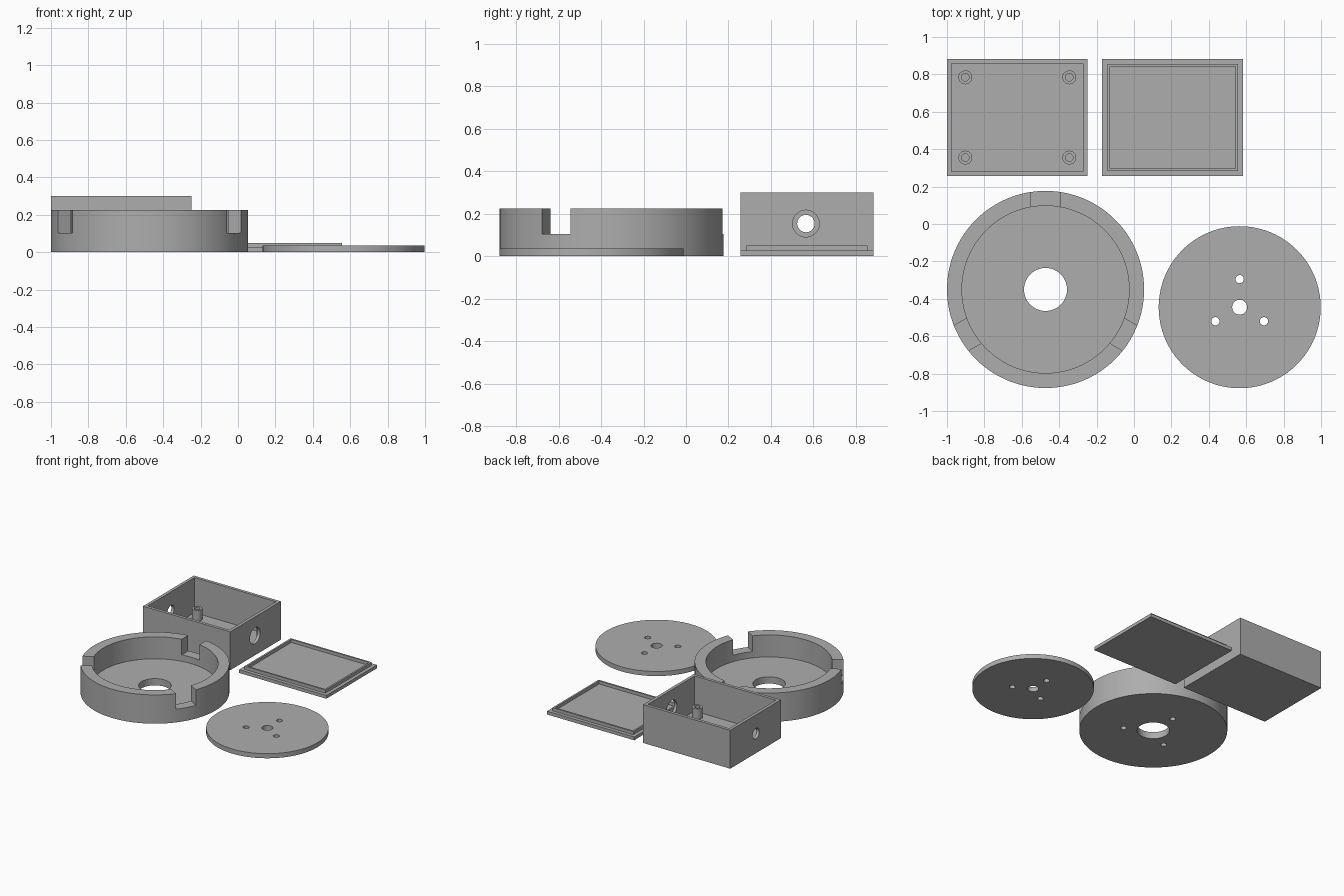
import bpy
from math import radians, cos, sin, pi

cube = bpy.data.objects.get("Cube")
if cube:
    bpy.data.objects.remove(cube, do_unlink=True)

grey = bpy.data.materials.new("matte grey")
grey.use_nodes = True
colour = (0.42, 0.42, 0.42, 1)
grey.diffuse_color = colour
grey.node_tree.nodes["Principled BSDF"].inputs["Base Color"].default_value = colour


def finish(obj, name):
    obj.name = name
    obj.data.materials.clear()
    obj.data.materials.append(grey)
    return obj


def box(name, x, y, z, turn=0):
    """Block from (min, max) pairs, turned about its own centre."""
    bpy.ops.mesh.primitive_cube_add(size=1, location=[sum(p) / 2 for p in (x, y, z)])
    obj = bpy.context.object
    obj.scale = [p[1] - p[0] for p in (x, y, z)]
    obj.rotation_euler.z = turn
    return finish(obj, name)


def rod(name, x, y, z, radius, sides=48):
    """Upright cylinder between two heights."""
    bpy.ops.mesh.primitive_cylinder_add(vertices=sides, radius=radius, depth=z[1] - z[0],
                                        location=(x, y, sum(z) / 2))
    return finish(bpy.context.object, name)


def combine(obj, others, operation="DIFFERENCE"):
    """Cut or join the others with obj, then remove them."""
    for other in others:
        mod = obj.modifiers.new("shape", "BOOLEAN")
        mod.operation, mod.solver, mod.object = operation, "EXACT", other
        bpy.context.view_layer.objects.active = obj
        bpy.ops.object.modifier_apply(modifier=mod.name)
        bpy.data.objects.remove(other, do_unlink=True)


def smooth(obj):
    bpy.ops.object.select_all(action="DESELECT")
    obj.select_set(True)
    bpy.context.view_layer.objects.active = obj
    bpy.ops.object.shade_smooth_by_angle(angle=radians(30))


def inset(span, d):
    return (span[0] + d, span[1] - d)


THIRDS = [pi / 2 + i * 2 * pi / 3 for i in range(3)]

# Round tray: recessed cup with a centre hole, three notches and blind screw holes
cx, cy = -0.473, -0.35
tray = rod("round_tray", cx, cy, (0, 0.225), 0.527, 128)
cuts = [rod("recess", cx, cy, (0.053, 0.4), 0.447, 128),
        rod("centre_hole", cx, cy, (-0.1, 0.1), 0.115, 64)]
for a in THIRDS:
    nx, ny = cx + 0.49 * cos(a), cy + 0.49 * sin(a)
    cuts.append(box("notch", (nx - 0.1, nx + 0.1), (ny - 0.077, ny + 0.077), (0.103, 0.4), a))
    cuts.append(rod("screw_hole", cx + 0.215 * cos(a), cy + 0.215 * sin(a), (-0.1, 0.035), 0.021, 32))
combine(tray, cuts)
smooth(tray)

# Flat disc with a centre hole and three screw holes
dx, dy = 0.565, -0.445
disc = rod("disc_plate", dx, dy, (0, 0.036), 0.433, 128)
cuts = [rod("disc_centre_hole", dx, dy, (-0.1, 0.1), 0.04)]
for a in THIRDS:
    cuts.append(rod("disc_hole", dx + 0.15 * cos(a), dy + 0.15 * sin(a), (-0.1, 0.1), 0.022, 32))
combine(disc, cuts)
smooth(disc)

# Open case with a wide cable hole on its left wall and a narrow one on its right
bx, by = (-1, -0.248), (0.257, 0.882)
case = box("open_case", bx, by, (0, 0.3))
cavity = box("cavity", inset(bx, 0.024), inset(by, 0.024), (0.026, 0.5))
holes = []
for x, radius in ((bx[0], 0.041), (bx[1], 0.063)):
    hole = rod("cable_hole", x, sum(by) / 2 - 0.005, (0.053, 0.253), radius)
    hole.rotation_euler.y = pi / 2
    holes.append(hole)
combine(case, [cavity] + holes)

# Four hollow standoffs on the case floor
bores = []
for x in inset(bx, 0.098):
    for y in inset(by, 0.098):
        combine(case, [rod("standoff", x, y, (0.015, 0.108), 0.037)], "UNION")
        bores.append(rod("bore", x, y, (0.026, 0.2), 0.02, 32))
combine(case, bores)
smooth(case)

# Lid: base plate with a thin raised locating rim
lx = (-0.17, 0.584)
lid = box("case_lid", lx, by, (0, 0.026))
rim = box("lid_rim", inset(lx, 0.027), inset(by, 0.027), (0.01, 0.05))
combine(lid, [rim], "UNION")
combine(lid, [box("lid_recess", inset(lx, 0.041), inset(by, 0.041), (0.026, 0.1))])
